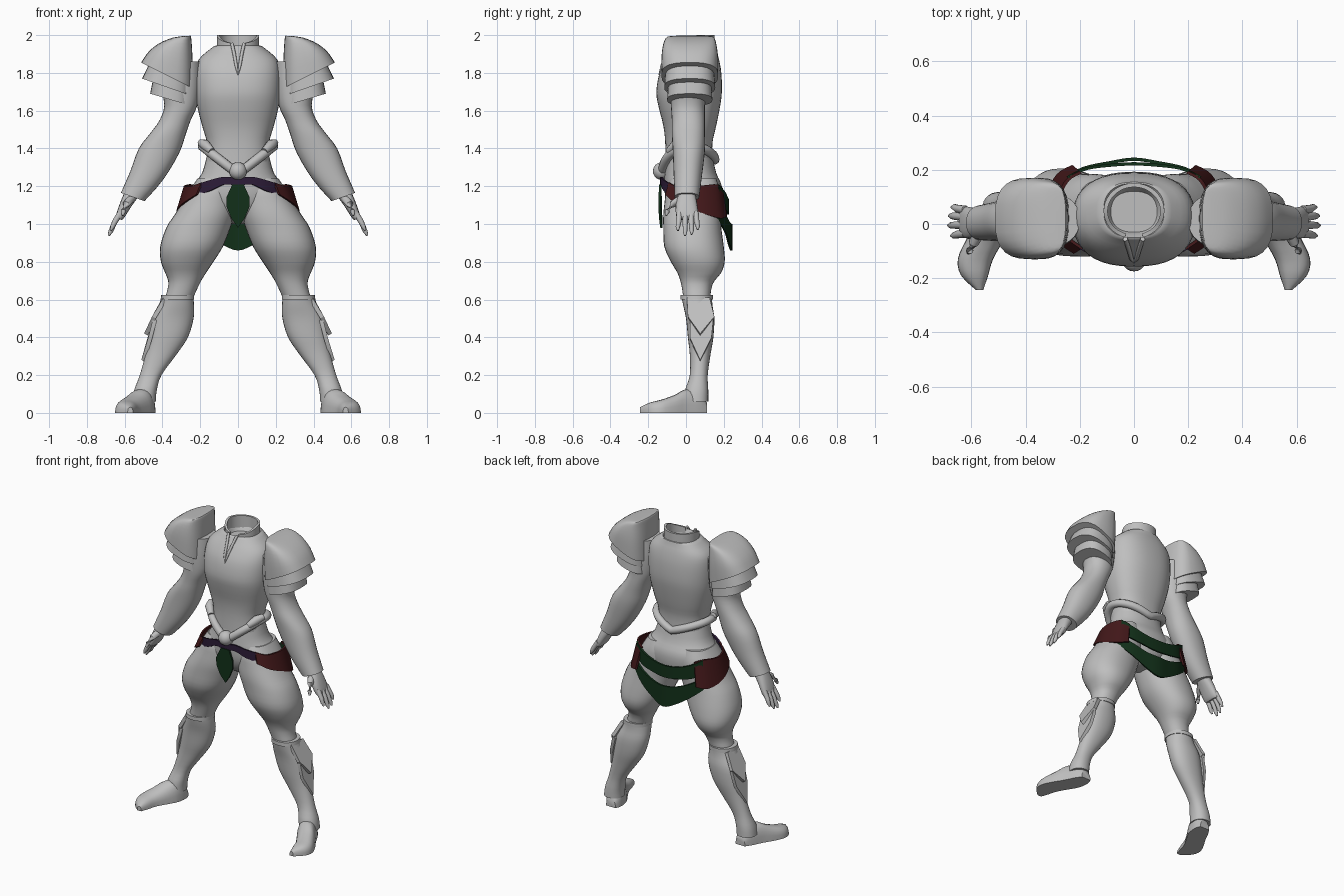
import bpy, bmesh, math
from mathutils import Vector

if "Cube" in bpy.data.objects:
    bpy.data.objects.remove(bpy.data.objects["Cube"])


def material(name, rgb):
    m = bpy.data.materials.new(name)
    m.diffuse_color = (*rgb, 1)
    m.use_nodes = True
    m.node_tree.nodes["Principled BSDF"].inputs["Base Color"].default_value = m.diffuse_color
    return m


GREY = material("armour grey", (0.52, 0.52, 0.52))
RED = material("dark red cloth", (0.055, 0.009, 0.010))
GREEN = material("dark green cloth", (0.006, 0.030, 0.010))
PURPLE = material("dark purple cloth", (0.026, 0.012, 0.040))


def finish(name, bm, mat, angle=40):
    bmesh.ops.recalc_face_normals(bm, faces=bm.faces)
    me = bpy.data.meshes.new(name)
    bm.to_mesh(me)
    bm.free()
    ob = bpy.data.objects.new(name, me)
    bpy.context.collection.objects.link(ob)
    me.materials.append(mat)
    bpy.ops.object.select_all(action='DESELECT')
    ob.select_set(True)
    bpy.context.view_layer.objects.active = ob
    bpy.ops.object.shade_smooth_by_angle(angle=math.radians(angle))
    return ob


def refine(rows, k=3):
    """Catmull-Rom interpolation between parameter rows."""
    out = []
    for i in range(len(rows) - 1):
        a, b, c, d = (rows[max(i - 1, 0)], rows[i], rows[i + 1],
                      rows[min(i + 2, len(rows) - 1)])
        for j in range(k):
            t = j / k
            out.append([0.5 * (2 * q + (r - p) * t + (2 * p - 5 * q + 4 * r - s) * t * t
                               + (3 * q - p - 3 * r + s) * t ** 3)
                        for p, q, r, s in zip(a, b, c, d)])
    return out + [list(rows[-1])]


def skin(name, rings, mat, angle=40, closed=False):
    """Joins rings of points into one surface."""
    bm = bmesh.new()
    vs = [[bm.verts.new(p) for p in r] for r in rings]
    n = len(vs[0])
    pairs = list(zip(vs, vs[1:])) + ([(vs[-1], vs[0])] if closed else [])
    for a, b in pairs:
        for i in range(n):
            j = (i + 1) % n
            bm.faces.new((a[i], a[j], b[j], b[i]))
    if not closed:
        bm.faces.new(vs[0])
        bm.faces.new(vs[-1])
    return finish(name, bm, mat, angle)


def power(v, p):
    return math.copysign(abs(v) ** (2 / p), v)


def levels(name, rows, s=1, p=2.2, k=3, n=28, mat=GREY):
    """Stacked rings: z, x_in, x_out, y_front, y_back, optional tilt."""
    rows = [tuple(r) + (0,) * (6 - len(r)) for r in rows]
    rings = []
    for z, x0, x1, y0, y1, tilt in refine(rows, k):
        ring = []
        for i in range(n):
            a = 2 * math.pi * i / n
            x = (x0 + x1) / 2 + (x1 - x0) / 2 * power(math.cos(a), p)
            y = (y0 + y1) / 2 + (y1 - y0) / 2 * power(math.sin(a), p)
            ring.append((s * x, y, z + tilt * (x - x1)))
        rings.append(ring)
    return skin(name, rings, mat)


def tube(name, pts, radii, mat=GREY, n=10, closed=False):
    pts = [Vector(p) for p in pts]
    rings = []
    for i, p in enumerate(pts):
        if closed:
            t = pts[(i + 1) % len(pts)] - pts[i - 1]
        else:
            t = pts[min(i + 1, len(pts) - 1)] - pts[max(i - 1, 0)]
        t.normalize()
        ref = Vector((0, 0, 1)) if abs(t.z) < 0.8 else Vector((0, 1, 0))
        u = t.cross(ref).normalized()
        v = t.cross(u)
        r = radii[min(i, len(radii) - 1)]
        rings.append([p + r * (u * math.cos(6.28319 * j / n) + v * math.sin(6.28319 * j / n))
                      for j in range(n)])
    return skin(name, rings, mat, 50, closed)


def band(name, rows, mat, flare=1.0, thick=0.012, s=1):
    """Cloth strip: x, y, z_top, z_bottom along its length."""
    rings = []
    for x, y, zt, zb in refine(rows, 4):
        o = Vector((x, y - 0.03, 0)).normalized() * thick
        xb, yb = x * flare, 0.03 + (y - 0.03) * flare
        rings.append([(s * x, y, zt), (s * (x - o.x), y - o.y, zt),
                      (s * (xb - o.x), yb - o.y, zb), (s * xb, yb, zb)])
    return skin(name, rings, mat, 35)


def plate(name, pts, mat, offset):
    bm = bmesh.new()
    f = bm.faces.new([bm.verts.new(p) for p in pts])
    r = bmesh.ops.extrude_face_region(bm, geom=[f])
    bmesh.ops.translate(bm, vec=offset,
                        verts=[v for v in r["geom"] if isinstance(v, bmesh.types.BMVert)])
    return finish(name, bm, mat, 30)


# Torso, with a sunken neck floor
levels("torso", [(z, -x, x, f, b) for z, x, f, b in (
    (1.33, .165, -.11, .14), (1.43, .165, -.11, .14), (1.52, .19, -.12, .16),
    (1.62, .215, -.145, .18), (1.70, .225, -.157, .19), (1.80, .225, -.14, .187),
    (1.87, .208, -.105, .175), (1.92, .155, -.07, .16), (1.945, .112, -.05, .15),
    (1.90, .085, -.03, .12))], p=2.4, n=40)
levels("pelvis", [(z, -x, x, f, b) for z, x, f, b in (
    (1.00, .04, .0, .13), (1.05, .13, -.07, .17), (1.12, .225, -.105, .19),
    (1.20, .235, -.115, .19), (1.27, .19, -.113, .16), (1.36, .165, -.105, .14))], n=40)

# Collar, open at the front
collar = []
for i in range(17):
    a = math.radians(-72 + 324 * i / 16)
    rise = (1 + math.sin(a)) / 2
    collar.append((.112 * math.cos(a), .048 + .103 * math.sin(a),
                   1.955 + .045 * min(1, rise * 2), 1.92))
band("collar", collar, GREY, thick=.015)

# Belt that dips to a V in front
pts = []
for i in range(48):
    a = 2 * math.pi * i / 48
    x, s_ = .188 * math.cos(a), math.sin(a)
    u = abs(x) / .188
    pts.append((x, .012 + (.14 if s_ > 0 else .137) * s_,
                (1.34 + .07 * u) if s_ > 0 else (1.265 + .145 * u)))
tube("belt", pts, [.025], closed=True)
bm = bmesh.new()
bmesh.ops.create_uvsphere(bm, u_segments=20, v_segments=12, radius=.047)
bmesh.ops.translate(bm, verts=bm.verts, vec=(0, -.128, 1.28))
finish("buckle", bm, GREY)

# Front and back cloth
plate("front_cloth", [(-.03, -.142, 1.21), (.03, -.142, 1.21), (.062, -.146, 1.14),
                      (.06, -.146, 1.09), (.035, -.143, 1.03), (0, -.136, .98),
                      (-.035, -.143, 1.03), (-.06, -.146, 1.09), (-.062, -.146, 1.14)],
      GREEN, (0, .012, 0))
for name, half in (
        ("back_cloth_upper", [(.25, .175, 1.21, 1.11), (.18, .208, 1.17, 1.08),
                              (.09, .222, 1.14, 1.06), (0, .228, 1.13, 1.05)]),
        ("back_cloth_lower", [(.275, .165, 1.10, 1.03), (.19, .21, 1.05, .96),
                              (.09, .232, 1.01, .895), (0, .245, 1.0, .86)])):
    band(name, half + [(-x, y, t, b) for x, y, t, b in half[-2::-1]], GREEN)

for s, side in ((1, "left"), (-1, "right")):
    # Neckline trim
    tube(side + "_neck_trim", [(s * .032, -.055, 1.955), (s * .02, -.09, 1.90),
                               (s * .01, -.127, 1.84), (0, -.143, 1.79)], [.009, .009, .008, .003])
    # Belt end knob, sash and hip cloth
    tube(side + "_belt_tip", [(s * .14, -.09, 1.385), (s * .175, -.055, 1.42),
                              (s * .195, -.01, 1.43)], [.02, .028, .02])
    band(side + "_sash", [(0, -.138, 1.24, 1.20), (.07, -.134, 1.25, 1.21),
                          (.14, -.122, 1.235, 1.18), (.205, -.09, 1.215, 1.155)],
         PURPLE, s=s)
    band(side + "_hip_cloth", [(.195, -.093, 1.22, 1.155), (.25, -.05, 1.20, 1.115),
                               (.283, .03, 1.20, 1.08), (.282, .10, 1.205, 1.05),
                               (.25, .165, 1.21, 1.03), (.20, .195, 1.19, 1.04)],
         RED, flare=1.14, s=s)

    # Layered shoulder armour
    levels(side + "_shoulder_band_lower", [(1.69, .25, .465, -.10, .14, .3),
                                           (1.82, .25, .44, -.09, .13, .2)], s, 2.6)
    levels(side + "_shoulder_band_upper", [(1.77, .247, .508, -.115, .155, .35),
                                           (1.88, .247, .455, -.105, .145, .3)], s, 2.6)
    levels(side + "_shoulder_cap", [(1.855, .24, .513, -.13, .17, .5),
                                    (1.91, .24, .475, -.13, .17, .25),
                                    (1.955, .245, .42, -.12, .16, 0),
                                    (1.985, .25, .35, -.10, .145, -.1),
                                    (1.995, .255, .29, -.06, .11, -.05)], s, 2.8)
    # Arm sleeve with a cuff at the wrist
    levels(side + "_arm", [(1.86, .20, .40, -.08, .11), (1.74, .20, .41, -.085, .11),
                           (1.63, .215, .39, -.08, .10), (1.55, .25, .415, -.075, .10),
                           (1.48, .275, .465, -.075, .10), (1.40, .31, .525, -.07, .10, .1),
                           (1.28, .395, .57, -.065, .085, .25),
                           (1.165, .495, .62, -.06, .07, .35)], s)
    # Hand with fingers
    levels(side + "_palm", [(1.17, .525, .60, -.04, .05, .3), (1.11, .565, .625, -.055, .06, .3),
                            (1.05, .60, .645, -.052, .065, .3), (1.03, .615, .645, -.045, .06, .3)],
           s, 2.5, n=16)
    for i, (y0, y1, z1) in enumerate(((-.035, -.043, .965), (-.003, -.005, .938),
                                      (.026, .030, .945), (.052, .062, .97))):
        tube(f"{side}_finger_{i + 1}", [(s * .622, y0, 1.06), (s * .653, (y0 + y1) / 2, 1.01),
                                        (s * (.675 - (z1 - .938) * .4), y1, z1 + .02),
                                        (s * (.685 - (z1 - .938) * .4), y1, z1)],
             [.016, .0145, .012, .005])
    tube(side + "_thumb", [(s * .57, -.03, 1.13), (s * .592, -.07, 1.105),
                           (s * .606, -.098, 1.07), (s * .612, -.107, 1.045)],
         [.022, .019, .014, .006])

    # Full thigh narrowing to the knee
    levels(side + "_thigh", [(1.24, .05, .215, -.08, .16), (1.18, .02, .255, -.105, .18),
                             (1.12, .012, .29, -.113, .185), (1.05, .018, .335, -.12, .185),
                             (.98, .04, .38, -.12, .187), (.88, .08, .412, -.115, .2),
                             (.80, .13, .408, -.08, .205), (.74, .17, .385, -.045, .185),
                             (.68, .205, .368, -.025, .14), (.58, .25, .395, -.01, .125)], s, n=32)
    # Boot shaft with a rim
    levels(side + "_boot_shaft", [(.62, .238, .402, -.025, .138), (.57, .233, .42, -.015, .14),
                                  (.50, .235, .455, 0, .15), (.40, .265, .472, .01, .145),
                                  (.31, .325, .49, .02, .13), (.20, .405, .52, .02, .115),
                                  (.12, .43, .55, -.005, .118), (.06, .435, .56, -.01, .118)], s)
    levels(side + "_boot_rim", [(.60, .232, .41, -.03, .143), (.625, .232, .406, -.03, .143)], s, k=1)
    # Pointed guards on the outer calf
    plate(side + "_calf_guard_upper", [(s * .395, .005, .61), (s * .40, .125, .61),
                                       (s * .455, .15, .51), (s * .497, .075, .42),
                                       (s * .455, .01, .51)], GREY, (-s * .02, 0, -.01))
    plate(side + "_calf_guard_lower", [(s * .45, .02, .50), (s * .45, .145, .50),
                                       (s * .475, .135, .40), (s * .512, .075, .28),
                                       (s * .475, .02, .40)], GREY, (-s * .02, 0, -.01))
    # Foot, flat underneath and turned outwards
    rings = []
    for x, y, w, h in refine([(.485, .112, .035, .05), (.492, .07, .055, .11),
                              (.515, 0, .068, .125), (.55, -.06, .07, .095),
                              (.585, -.13, .065, .07), (.588, -.19, .05, .055),
                              (.57, -.243, .014, .03)]):
        rings.append([(s * (x + w * power(math.cos(math.pi * i / 12), 2.6)), y,
                       h * power(math.sin(math.pi * i / 12), 2.6) if 0 < i < 12 else 0)
                      for i in range(13)])
    skin(side + "_foot", rings, GREY)
